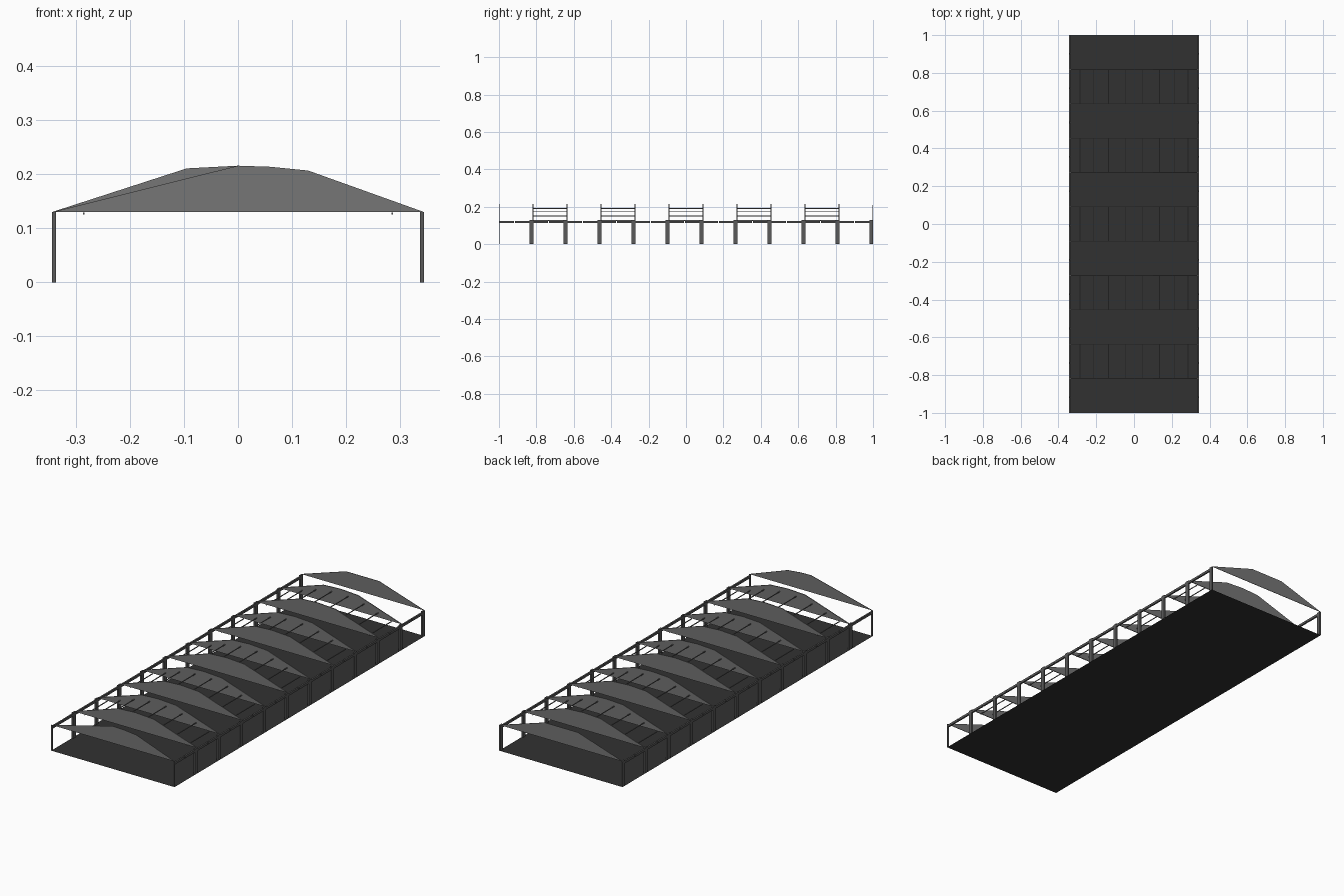
import bpy, bmesh

if "Cube" in bpy.data.objects:
    bpy.data.objects.remove(bpy.data.objects["Cube"])


def material(name, value):
    m = bpy.data.materials.new(name)
    m.diffuse_color = (value, value, value, 1)
    m.use_nodes = True
    m.node_tree.nodes["Principled BSDF"].inputs["Base Color"].default_value = m.diffuse_color
    return m


FLOOR = material("dark floor grey", 0.031)
STEEL = material("steel grey", 0.10)
TRUSS = material("truss grey", 0.18)

HALF_X, EAVE = 0.345, 0.13
BAYS = 11
FRAME_Y = [-1 + 2 * k / BAYS for k in range(BAYS + 1)]


def finish(name, bm, mat):
    bmesh.ops.recalc_face_normals(bm, faces=bm.faces)
    mesh = bpy.data.meshes.new(name)
    bm.to_mesh(mesh)
    bm.free()
    mesh.materials.append(mat)
    ob = bpy.data.objects.new(name, mesh)
    bpy.context.collection.objects.link(ob)
    return ob


def add_box(bm, x0, x1, y0, y1, z0, z1):
    vs = bmesh.ops.create_cube(bm, size=1)["verts"]
    for v in vs:
        v.co = (x0 if v.co.x < 0 else x1,
                y0 if v.co.y < 0 else y1,
                z0 if v.co.z < 0 else z1)


def roof_height(x):
    """Height of the gambrel-like truss line at x."""
    x = abs(x)
    if x > 0.1:
        return EAVE + (HALF_X - x) / (HALF_X - 0.1) * 0.08
    return 0.216 - 0.06 * x


# Floor sheet
bm = bmesh.new()
bm.faces.new([bm.verts.new(p) for p in
              [(-HALF_X, -1, 0), (HALF_X, -1, 0), (HALF_X, 1, 0), (-HALF_X, 1, 0)]])
floor = finish("floor", bm, FLOOR)
if floor.data.polygons[0].normal.z < 0:
    floor.data.flip_normals()

# Roof truss panels: thin solid plates, one per frame
FIRST = [(0, 0.216), (0.06, 0.214), (0.13, 0.207)]
LAST = [(-0.095, 0.21), (0.09, 0.21)]
MIDDLE = [(-0.095, 0.211), (0, 0.216), (0.10, 0.21)]
for k, y in enumerate(FRAME_Y):
    crown = FIRST if k == 0 else LAST if k == BAYS else MIDDLE
    outline = [(-HALF_X, EAVE)] + crown + [(HALF_X, EAVE)]
    y0, y1 = max(y - 0.002, -1), min(y + 0.002, 1)
    bm = bmesh.new()
    face = bm.faces.new([bm.verts.new((x, y0, z)) for x, z in outline])
    ext = bmesh.ops.extrude_face_region(bm, geom=[face])
    for v in ext["geom"]:
        if isinstance(v, bmesh.types.BMVert):
            v.co.y = y1
    finish(f"truss_panel_{k + 1}", bm, TRUSS)

# Posts and eave rails on both long sides
for side, sx in (("left", -1), ("right", 1)):
    xa, xb = sorted((sx * 0.337, sx * HALF_X))
    bm = bmesh.new()
    for y in FRAME_Y:
        add_box(bm, xa, xb, max(y - 0.018, -1), min(y + 0.003, 1), 0, EAVE)
    finish(f"{side}_posts", bm, STEEL)

    bm = bmesh.new()
    for y0, y1 in zip(FRAME_Y, FRAME_Y[1:]):
        mid = (y0 + y1) / 2 - 0.008
        add_box(bm, xa, xb, y0 + 0.003, mid - 0.002, 0.113, 0.125)
        add_box(bm, xa, xb, mid + 0.002, y1 - 0.018, 0.113, 0.125)
    finish(f"{side}_eave_rail", bm, STEEL)

# Purlins spanning every second bay
bm = bmesh.new()
for k in range(1, BAYS, 2):
    for x in (0.046, 0.135, 0.212, 0.286):
        z = roof_height(x) - 0.022
        for s in (-1, 1):
            add_box(bm, s * x - 0.0015, s * x + 0.0015,
                    FRAME_Y[k], FRAME_Y[k + 1], z - 0.002, z + 0.002)
finish("purlins", bm, TRUSS)
